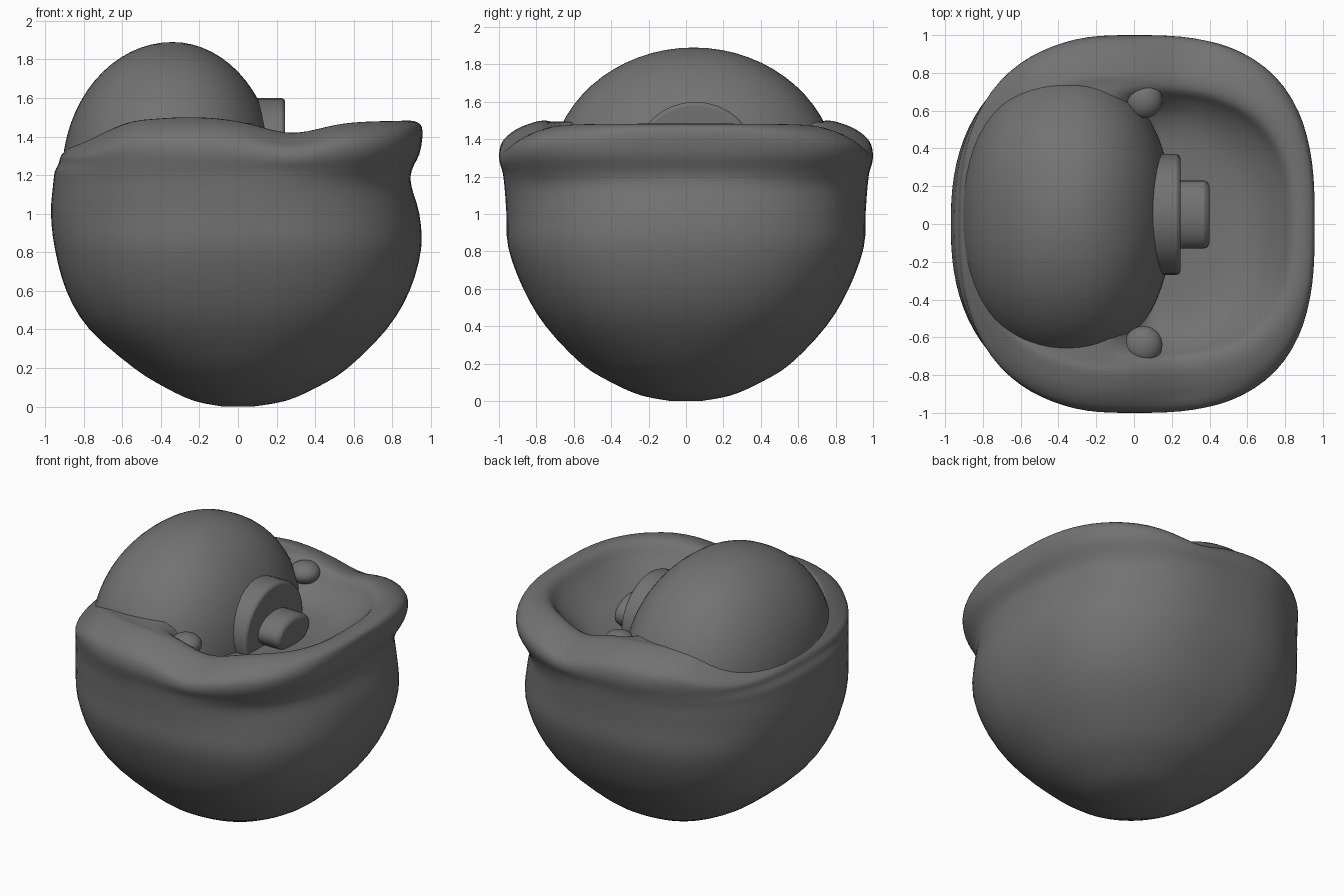
import bpy, bmesh, math
from mathutils import Matrix

if "Cube" in bpy.data.objects:
    bpy.data.objects.remove(bpy.data.objects["Cube"])

mat = bpy.data.materials.new("dark_grey")
mat.diffuse_color = (0.17, 0.17, 0.17, 1)
mat.use_nodes = True
mat.node_tree.nodes["Principled BSDF"].inputs["Base Color"].default_value = mat.diffuse_color


def finish(bm, name, angle=40):
    bmesh.ops.recalc_face_normals(bm, faces=bm.faces)
    me = bpy.data.meshes.new(name)
    bm.to_mesh(me)
    bm.free()
    ob = bpy.data.objects.new(name, me)
    bpy.context.collection.objects.link(ob)
    me.materials.append(mat)
    bpy.ops.object.select_all(action='DESELECT')
    ob.select_set(True)
    bpy.context.view_layer.objects.active = ob
    bpy.ops.object.shade_smooth_by_angle(angle=math.radians(angle))
    return ob


def ellipsoid(name, loc, radii, square=2.0, lean=0.0):
    # square > 2 makes the plan view boxier; lean boosts the -x side
    bm = bmesh.new()
    bmesh.ops.create_uvsphere(bm, u_segments=64, v_segments=32, radius=1)
    for v in bm.verts:
        x, y = v.co.xy
        r = math.hypot(x, y)
        if r > 1e-6:
            f = r / (abs(x) ** square + abs(y) ** square) ** (1 / square)
            v.co.x *= f * (1 + lean if x < 0 else 1)
            v.co.y *= f
    bm.transform(Matrix.Translation(loc) @ Matrix.Diagonal((*radii, 1)))
    return finish(bm, name)


def disc_x(name, loc, ry, rz, depth, bevel):
    # short oval cylinder lying along x with softened edges
    bm = bmesh.new()
    bmesh.ops.create_cone(bm, cap_ends=True, segments=32, radius1=1,
                          radius2=1, depth=depth)
    bm.transform(Matrix.Translation(loc) @ Matrix.Diagonal((1, ry, rz, 1))
                 @ Matrix.Rotation(math.pi / 2, 4, 'Y'))
    ob = finish(bm, name)
    mod = ob.modifiers.new("soft_edge", 'BEVEL')
    mod.width, mod.segments = bevel, 2
    return ob


def ramp(v, a, b):
    t = min(1, max(0, (v - a) / (b - a)))
    return t * t * (3 - 2 * t)


# Bowl: superellipse rings (z, right x, left x, half y, squareness)
RINGS = [
    (0.00, 0.08, 0.08, 0.08, 2.0), (0.03, 0.25, 0.23, 0.24, 2.0),
    (0.10, 0.41, 0.38, 0.40, 2.05), (0.20, 0.57, 0.54, 0.56, 2.1),
    (0.40, 0.77, 0.77, 0.75, 2.35), (0.60, 0.89, 0.89, 0.87, 2.45),
    (0.82, 0.95, 0.95, 0.95, 2.45), (1.00, 0.94, 0.97, 0.96, 2.4),
    (1.14, 0.90, 0.96, 0.97, 2.45), (1.22, 0.90, 0.95, 0.98, 2.65),
    (1.30, 0.94, 0.93, 1.00, 2.8), (1.37, 0.955, 0.92, 0.98, 2.9),
    (1.42, 0.955, 0.90, 0.91, 2.9), (1.45, 0.94, 0.87, 0.84, 2.8),
    (1.465, 0.89, 0.84, 0.77, 2.8), (1.45, 0.83, 0.80, 0.71, 2.8),
    (1.38, 0.77, 0.75, 0.66, 2.8), (1.30, 0.67, 0.65, 0.59, 2.6),
    (1.25, 0.55, 0.55, 0.49, 2.5), (1.23, 0.40, 0.40, 0.35, 2.2),
    (1.22, 0.15, 0.15, 0.15, 2.0),
]


def smooth_rings(rings, steps=3):
    # Catmull-Rom subdivision of the ring table
    out = []
    for k in range(len(rings) - 1):
        p = [rings[min(max(k + d, 0), len(rings) - 1)] for d in (-1, 0, 1, 2)]
        for s in range(steps):
            t = s / steps
            out.append([0.5 * (2 * b + (c - a) * t + (2*a - 5*b + 4*c - d) * t * t
                               + (3*b - a - 3*c + d) * t ** 3)
                        for a, b, c, d in zip(*p)])
    return out + [rings[-1]]


N, STEPS, RIM = 96, 3, 14
bm = bmesh.new()
loops = []
for k, (z, xr, xl, hy, n0) in enumerate(smooth_rings(RINGS, STEPS)):
    loop = []
    for i in range(N):
        a = 2 * math.pi * i / N
        c, s = math.cos(a), math.sin(a)
        n = n0 - 0.3 * ramp(-c, 0, 0.5) * ramp(z, 1.1, 1.3)
        r = (abs(c) ** n + abs(s) ** n) ** (-1 / n)
        x, y = r * c * (xr if c > 0 else xl), r * s * hy
        h = max(z, 0)
        # inside the rim, the left half is filled up around the dome
        if k > RIM * STEPS:
            h += (1.46 - h) * ramp(-x, -0.1, 0.15)
        # rim dips beside the opening, lifts beside the dome, drops at far left
        w = min(1, max(0.0, (h - 1.22) / 0.2))
        h += w * (-0.055 * math.exp(-((x - 0.28) / 0.2) ** 2)
                  + 0.035 * math.exp(-((x + 0.25) / 0.35) ** 2)
                  + 0.02 * max(0, x) - 0.10 * ramp(-x, 0.5, 0.88))
        loop.append(bm.verts.new((x, y, h)))
    loops.append(loop)
for a, b in zip(loops, loops[1:]):
    for i in range(N):
        j = (i + 1) % N
        bm.faces.new((a[i], a[j], b[j], b[i]))
bm.faces.new(loops[0])
bm.faces.new(loops[-1])
finish(bm, "bowl", 60)

# Dome resting in the left of the bowl
ellipsoid("dome", (-0.34, 0.04, 1.20), (0.54, 0.77, 0.69), 2.2, 0.06)

# Stepped round plate and plug on the dome's right face
disc_x("plate", (0.16, 0.05, 1.30), 0.32, 0.30, 0.17, 0.02)
disc_x("plug", (0.28, 0.05, 1.31), 0.18, 0.11, 0.24, 0.03)

# Small lumps where the dome meets the rim
for side in (-1, 1):
    ellipsoid("rim_lump", (0.05, side * 0.65 + 0.01, 1.40), (0.10, 0.10, 0.07))
